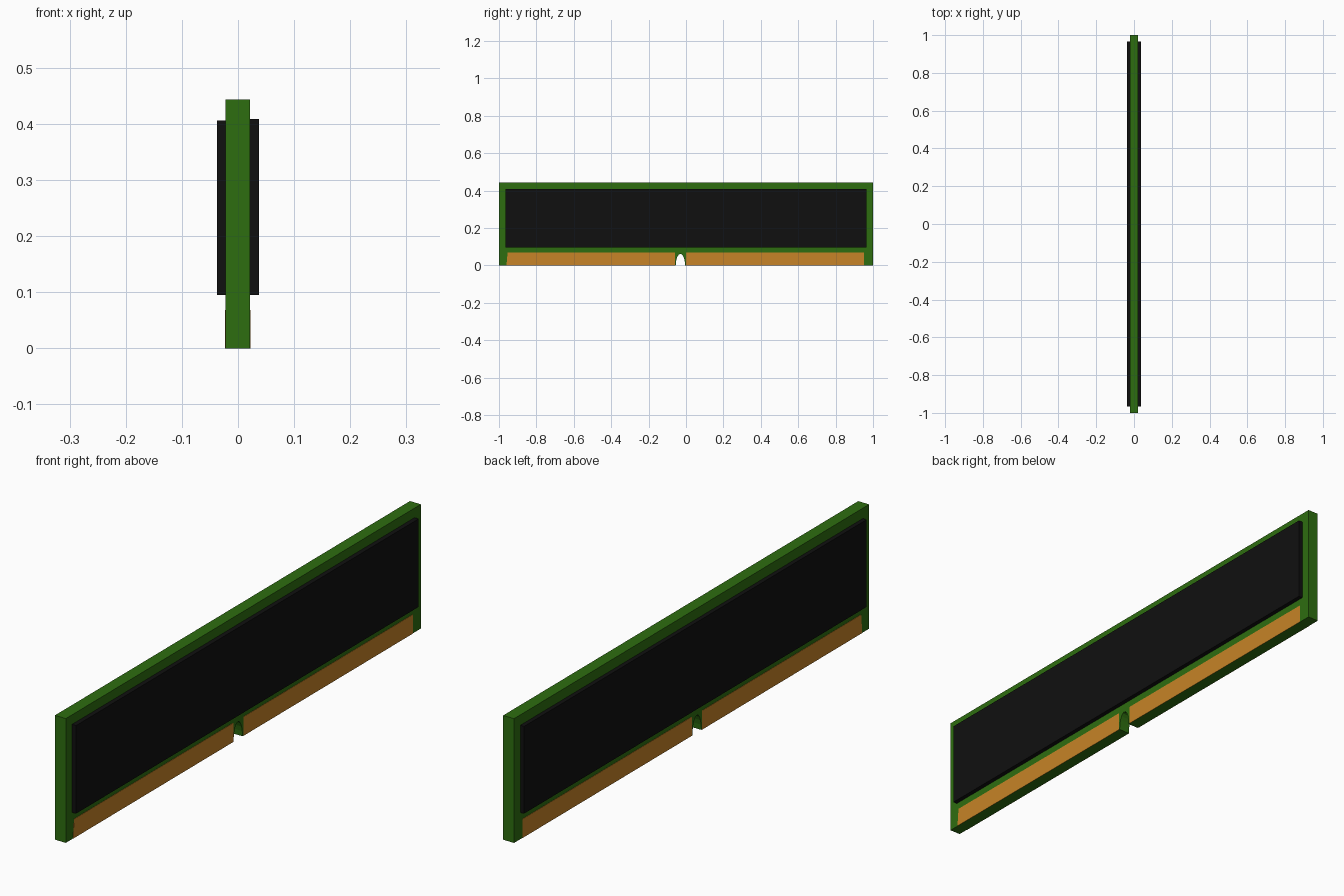
import bpy, bmesh, math

if "Cube" in bpy.data.objects:
    bpy.data.objects.remove(bpy.data.objects["Cube"])


def material(name, color):
    m = bpy.data.materials.new(name)
    m.diffuse_color = (*color, 1)
    m.use_nodes = True
    m.node_tree.nodes["Principled BSDF"].inputs["Base Color"].default_value = m.diffuse_color
    return m


GREEN = material("board_green", (0.027, 0.155, 0.005))
BLACK = material("chip_black", (0.005, 0.005, 0.005))
GOLD = material("contact_gold", (0.57, 0.23, 0.02))


def prism(name, profile, x0, x1, mat):
    """Extrude a (y, z) outline along x from x0 to x1."""
    bm = bmesh.new()
    face = bm.faces.new([bm.verts.new((x0, y, z)) for y, z in profile])
    new = bmesh.ops.extrude_face_region(bm, geom=[face])["geom"]
    verts = [v for v in new if isinstance(v, bmesh.types.BMVert)]
    bmesh.ops.translate(bm, verts=verts, vec=(x1 - x0, 0, 0))
    bmesh.ops.recalc_face_normals(bm, faces=bm.faces)
    mesh = bpy.data.meshes.new(name)
    bm.to_mesh(mesh)
    bm.free()
    mesh.materials.append(mat)
    obj = bpy.data.objects.new(name, mesh)
    bpy.context.collection.objects.link(obj)
    return obj


XL, XR = -0.022, 0.021

# Circuit board with the arched key notch in its lower edge
notch = [(-0.03 - 0.025 * math.cos(math.pi * i / 10),
          0.062 * math.sin(math.pi * i / 10)) for i in range(11)]
prism("circuit_board", [(-1, 0)] + notch + [(1, 0), (1, 0.443), (-1, 0.443)],
      XL, XR, GREEN)

# Black chip covers, one on each face
for side, x0, x1, top in (("left", -0.037, XL, 0.406), ("right", XR, 0.037, 0.409)):
    prism("chip_cover_" + side,
          [(-0.965, 0.095), (0.965, 0.095), (0.965, top), (-0.965, top)],
          x0, x1, BLACK)

# Thin gold contact strips either side of the notch, on both faces
strips = {
    "long": [(0.0, 0), (0.953, 0), (0.953, 0.068), (0.0, 0.068)],
    "short": [(-0.96, 0), (-0.058, 0), (-0.058, 0.068), (-0.954, 0.068)],
}
for name, outline in strips.items():
    prism(f"contacts_{name}_left", outline, XL - 0.001, XL, GOLD)
    prism(f"contacts_{name}_right", outline, XR, XR + 0.001, GOLD)
